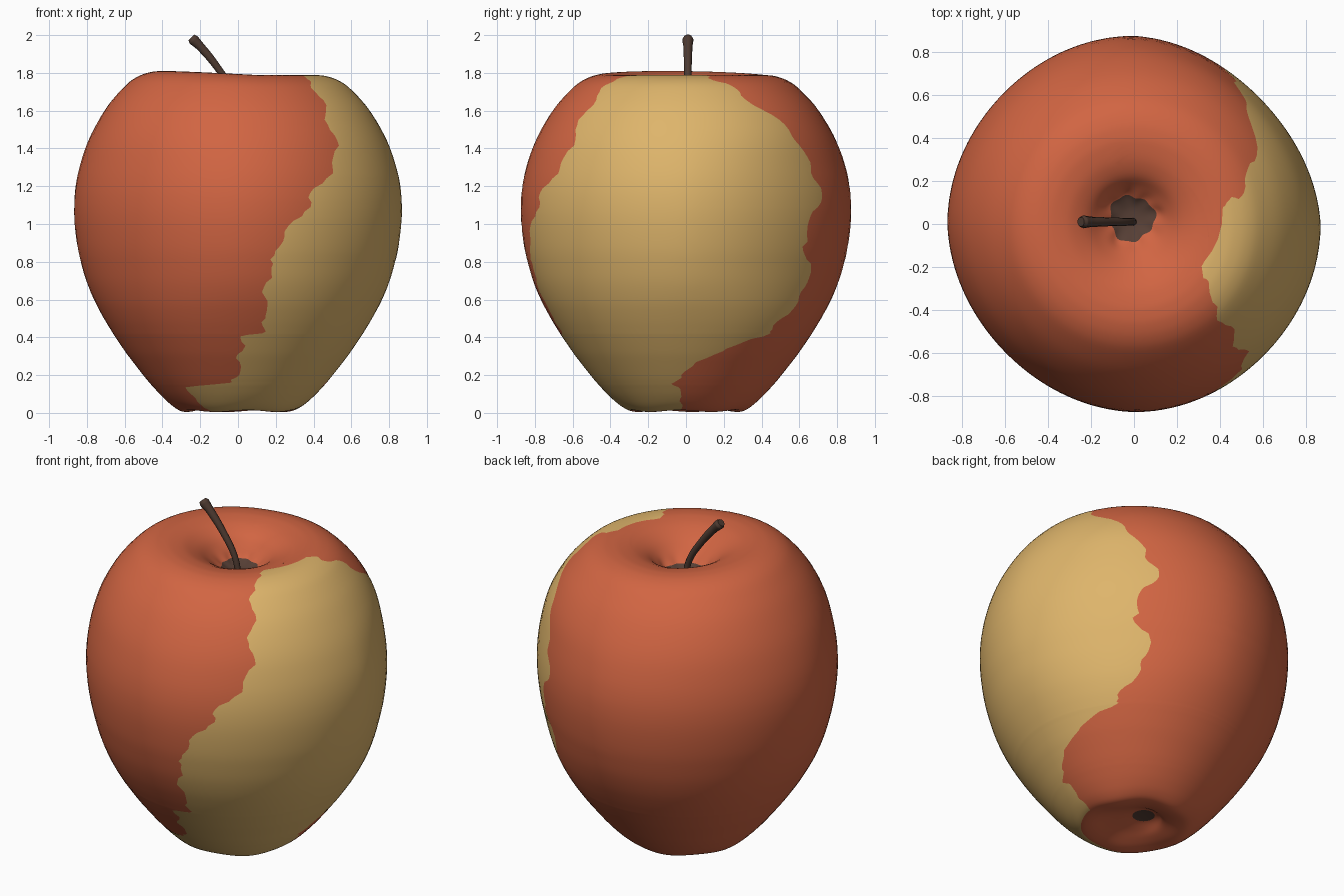
import bpy
import bmesh
import random
from math import sin, cos, exp, radians
from mathutils import Vector

random.seed(4)

default_cube = bpy.data.objects.get("Cube")
if default_cube:
    bpy.data.objects.remove(default_cube, do_unlink=True)


def make_material(name, colour):
    mat = bpy.data.materials.new(name)
    mat.use_nodes = True
    rgba = (*colour, 1.0)
    mat.diffuse_color = rgba
    mat.node_tree.nodes["Principled BSDF"].inputs["Base Color"].default_value = rgba
    return mat


red = make_material("red skin", (0.64, 0.13, 0.055))
yellow = make_material("yellow blush", (0.73, 0.46, 0.147))
brown = make_material("brown hollow", (0.095, 0.05, 0.036))
bark = make_material("dark bark", (0.075, 0.042, 0.03))

# Profile sections, listed downward from the stem hollow as (radius, height)
stem_hollow = [(0.005, 1.605), (0.05, 1.61), (0.105, 1.635), (0.16, 1.685),
               (0.22, 1.735), (0.295, 1.77)]
base_hollow = [(0.24, 0.009), (0.18, 0.028), (0.12, 0.053), (0.062, 0.073),
               (0.005, 0.077)]

# Outer skin: radius, height, and the two edge angles of the yellow blush
skin = [
    (0.37, 1.786, -32, -28), (0.42, 1.788, -38, 11), (0.47, 1.782, -41, 14),
    (0.53, 1.761, -46, 16), (0.59, 1.72, -48, 26), (0.675, 1.63, -48, 32),
    (0.745, 1.525, -50, 45), (0.8, 1.415, -49, 51), (0.84, 1.295, -53, 54),
    (0.861, 1.19, -61, 60), (0.868, 1.09, -65, 56), (0.864, 0.99, -71, 51),
    (0.85, 0.88, -76, 50), (0.83, 0.79, -77, 56), (0.8, 0.69, -79, 56),
    (0.758, 0.59, -79, 53), (0.71, 0.5, -78, 46), (0.668, 0.43, -78, 42),
    (0.652, 0.405, -88, 39), (0.608, 0.34, -88, 20), (0.572, 0.29, -90, 11),
    (0.502, 0.2, -90, -3), (0.469, 0.16, -95, -8), (0.447, 0.135, -128, -6),
    (0.4, 0.085, -127, -3), (0.345, 0.035, -122, -4), (0.295, 0.007, -118, -6),
]

STEPS = 4            # rings per profile interval
BLUSH_COLS = 32      # columns inside the blush
OTHER_COLS = 48      # columns around the rest
COLS = BLUSH_COLS + OTHER_COLS

rows = [(r, z, -70, 50) for r, z in stem_hollow] + skin
rows += [(r, z, -118, -6) for r, z in base_hollow]
blush_start = len(stem_hollow) * STEPS
blush_end = blush_start + (len(skin) - 1) * STEPS


def spline(a, b, c, d, t):
    """Smooth interpolation from b to c."""
    return b + 0.5 * t * (c - a + t * (2 * a - 5 * b + 4 * c - d
                                       + t * (3 * (b - c) + d - a)))


def sample_rows():
    """Yield radius, height and blush edges for every ring."""
    last = len(rows) - 1
    for i in range(last):
        a, b, c, d = (rows[min(max(k, 0), last)] for k in range(i - 1, i + 3))
        for step in range(STEPS):
            t = step / STEPS
            r, z = (spline(a[k], b[k], c[k], d[k], t) for k in (0, 1))
            lo, hi = (b[k] + (c[k] - b[k]) * t for k in (2, 3))
            yield r, z, lo, hi
    yield rows[-1]


def skin_point(r, z, angle):
    """Place a profile point, with the uneven outline, hollows, rim and base."""
    # Diagonals flattened around the middle height
    diagonal = sin(2 * angle)
    flat = max(0, diagonal) * (0.026 + 0.01 * cos(angle - radians(45)))
    flat = (flat + 0.014 * diagonal ** 2) * exp(-((z - 1) / 0.45) ** 4)
    outline = 1 + 0.008 * sin(angle) ** 2 - flat
    # Ragged rim of the brown patch, and off-centre hollows
    ragged = exp(-((r - 0.105) / 0.035) ** 2) if z > 1 else 0
    top_near = exp(-(r / 0.18) ** 4) if z > 1 else 0
    calyx_near = exp(-(r / 0.13) ** 4) if z < 0.3 else 0
    foot_near = exp(-((r - 0.27) / 0.1) ** 2) if z < 0.3 else 0
    # Rim raised towards one side, and soft lobes under the base
    side = max(0, -cos(angle - radians(15))) * min(1, r / 0.3)
    lift = 0.022 * side * max(0, z - 1.2) / 0.6
    lobes = 0.005 * foot_near * (1 + cos(5 * angle + 0.6))
    r *= outline + ragged * (0.07 * sin(3 * angle + 1) + 0.05 * sin(8 * angle))
    x = r * cos(angle) - 0.012 * top_near - 0.04 * calyx_near
    y = r * sin(angle) + 0.03 * top_near + 0.04 * calyx_near
    return Vector((x, y, z + lift + lobes))


# Fruit body: ring columns follow the edges of the blush
bm = bmesh.new()
rings = []
for i, (r, z, lo, hi) in enumerate(sample_rows()):
    if blush_start < i < blush_end:
        lo += 1.2 * sin(i * 0.9) + random.uniform(-0.7, 0.7)
        hi += 1.4 * sin(i * 0.8 + 2) + random.uniform(-0.7, 0.7)
    ring = []
    for col in range(COLS):
        if col < BLUSH_COLS:
            degrees = lo + (hi - lo) * col / BLUSH_COLS
        else:
            degrees = hi + (360 + lo - hi) * (col - BLUSH_COLS) / OTHER_COLS
        ring.append(bm.verts.new(skin_point(r, z, radians(degrees))))
    rings.append(ring)

hollow_rings = 2 * STEPS                  # brown centre of the stem hollow
calyx_ring = len(rings) - 1 - STEPS       # brown centre of the base hollow
for i in range(len(rings) - 1):
    upper, lower = rings[i], rings[i + 1]
    for col in range(COLS):
        nxt = (col + 1) % COLS
        face = bm.faces.new((upper[col], lower[col], lower[nxt], upper[nxt]))
        if i < hollow_rings or i >= calyx_ring:
            face.material_index = 2
        elif blush_start <= i < blush_end and col < BLUSH_COLS:
            face.material_index = 1
for ring in (rings[0], rings[-1][::-1]):
    bm.faces.new(ring).material_index = 2
for face in bm.faces:
    face.smooth = True
bmesh.ops.recalc_face_normals(bm, faces=bm.faces[:])

mesh = bpy.data.meshes.new("fruit_body")
bm.to_mesh(mesh)
bm.free()
for mat in (red, yellow, brown):
    mesh.materials.append(mat)
bpy.context.collection.objects.link(bpy.data.objects.new("fruit_body", mesh))

# Stem: curved tube that thickens towards a rounded tip
curve = bpy.data.curves.new("stem", "CURVE")
curve.dimensions = "3D"
curve.bevel_depth = 0.02
curve.bevel_resolution = 3
curve.resolution_u = 8
curve.use_fill_caps = True
stem_points = [((0.0, 0.01, 1.58), 0.9), ((-0.03, 0.01, 1.7), 0.9),
               ((-0.11, 0.01, 1.83), 1.0), ((-0.2, 0.01, 1.94), 1.2),
               ((-0.235, 0.01, 1.975), 1.5), ((-0.247, 0.01, 1.988), 1.1)]
path = curve.splines.new("BEZIER")
path.bezier_points.add(len(stem_points) - 1)
for point, (position, thickness) in zip(path.bezier_points, stem_points):
    point.co = position
    point.radius = thickness
    point.handle_left_type = point.handle_right_type = "AUTO"
curve.materials.append(bark)
stem = bpy.data.objects.new("stem", curve)
bpy.context.collection.objects.link(stem)

bpy.ops.object.select_all(action="DESELECT")
stem.select_set(True)
bpy.context.view_layer.objects.active = stem
bpy.ops.object.convert(target="MESH")
bpy.ops.object.shade_smooth_by_angle(angle=radians(50))
